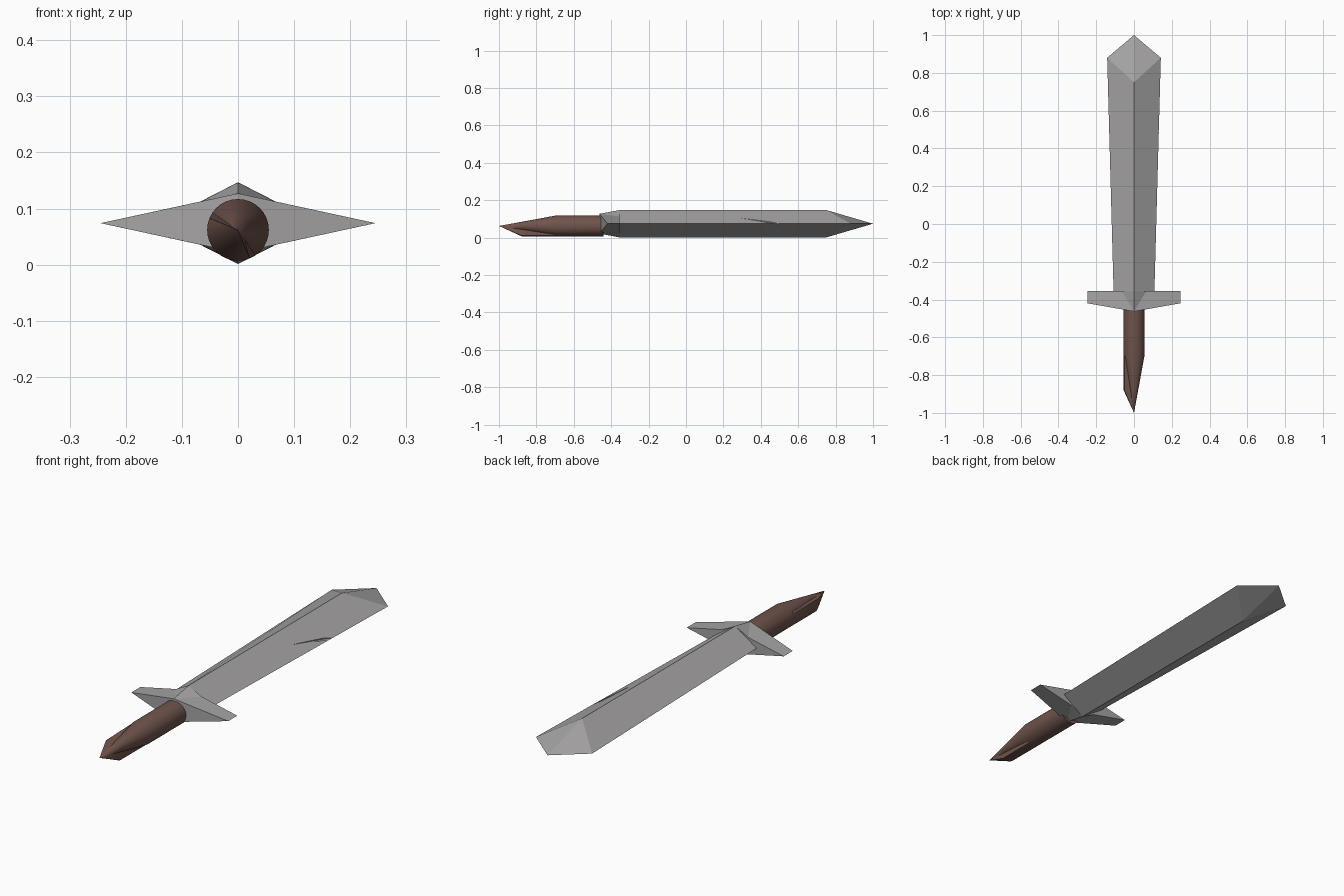
import bpy, bmesh, math
from mathutils import Vector

if "Cube" in bpy.data.objects:
    bpy.data.objects.remove(bpy.data.objects["Cube"])


def make_object(name, verts, faces=None):
    """Mesh from points; without faces it becomes their convex hull."""
    bm = bmesh.new()
    vs = [bm.verts.new(v) for v in verts]
    if faces:
        for f in faces:
            bm.faces.new([vs[i] for i in f])
    else:
        bmesh.ops.convex_hull(bm, input=vs)
    bmesh.ops.recalc_face_normals(bm, faces=bm.faces)
    me = bpy.data.meshes.new(name)
    bm.to_mesh(me)
    bm.free()
    ob = bpy.data.objects.new(name, me)
    bpy.context.collection.objects.link(ob)
    return ob


def make_material(name, rgb):
    mat = bpy.data.materials.new(name)
    mat.diffuse_color = (*rgb, 1)
    mat.use_nodes = True
    mat.node_tree.nodes["Principled BSDF"].inputs["Base Color"].default_value = mat.diffuse_color
    return mat


def smooth(ob, degrees):
    bpy.ops.object.select_all(action='DESELECT')
    bpy.context.view_layer.objects.active = ob
    ob.select_set(True)
    bpy.ops.object.shade_smooth_by_angle(angle=math.radians(degrees))


steel = make_material("dark_steel", (0.38, 0.37, 0.37))
wood = make_material("brown_wood", (0.16, 0.088, 0.072))
MID = 0.074  # height of the blade's cutting edges


# Blade: diamond section, widening towards a faceted tip
def diamond(w, y_side, y_ridge):
    return [(w, y_side, MID), (0, y_ridge, 0.147), (-w, y_side, MID), (0, y_ridge, 0.001)]


blade_verts = diamond(0.108, -0.36, -0.36) + diamond(0.142, 0.88, 0.75) + [(0, 1, MID)]
blade_faces = [(0, 1, 2, 3)]
for i in range(4):
    j = (i + 1) % 4
    blade_faces += [(i, j, j + 4, i + 4), (i + 4, j + 4, 8)]
blade = make_object("blade", blade_verts, blade_faces)
blade.data.materials.append(steel)

# Scratch cut into the upper right blade face
P, Q, R = Vector((0.068, 0.29, 0.104)), Vector((0.112, 0.455, 0.078)), Vector((0.134, 0.5, 0.073))
up = Vector((0, 0, 0.04))
scratch = make_object("scratch_cutter", [P, Q, R, P + up, Q + up, R + up, Vector((0.122, 0.45, 0.072))])
scratch.data.materials.append(steel)
scratch.hide_render = True
scratch.hide_viewport = True
cut = blade.modifiers.new("scratch", 'BOOLEAN')
cut.operation = 'DIFFERENCE'
cut.solver = 'EXACT'
cut.object = scratch

# Crossguard: one quarter built, then mirrored in x and about the mid height
guard = make_object(
    "crossguard",
    [(0, -0.463, 0.127 - MID), (0.245, -0.42, 0), (0.245, -0.355, 0),
     (0.065, -0.355, 0.113 - MID), (0, -0.355, 0.147 - MID), (0, -0.463, 0), (0, -0.355, 0)],
    [(0, 5, 1), (0, 1, 3), (1, 2, 3), (0, 3, 4), (3, 2, 6), (4, 3, 6)])
guard.location.z = MID
guard.data.materials.append(steel)
mirror = guard.modifiers.new("mirror", 'MIRROR')
mirror.use_axis = (True, False, True)

# Grip: round handle sharpened to a point by two uneven cuts
N, RAD, GZ = 32, 0.055, 0.062
grip_verts = []
for y in (-0.44, -0.70, -0.88):
    for i in range(N):
        a = math.tau * i / N
        long_cut = -60 < (math.degrees(a) + 60) % 360 - 60 < 150
        r = RAD * 0.4 if y == -0.88 and long_cut else RAD
        grip_verts.append((r * math.cos(a), y, GZ + r * math.sin(a)))
grip_verts.append((0, -1, GZ))
grip_faces = [tuple(range(N))]
for i in range(N):
    j = (i + 1) % N
    for k in (0, N):
        grip_faces.append((i + k, j + k, j + k + N, i + k + N))
    grip_faces.append((i + 2 * N, j + 2 * N, 3 * N))
grip = make_object("grip", grip_verts, grip_faces)
grip.data.materials.append(wood)
smooth(grip, 25)
